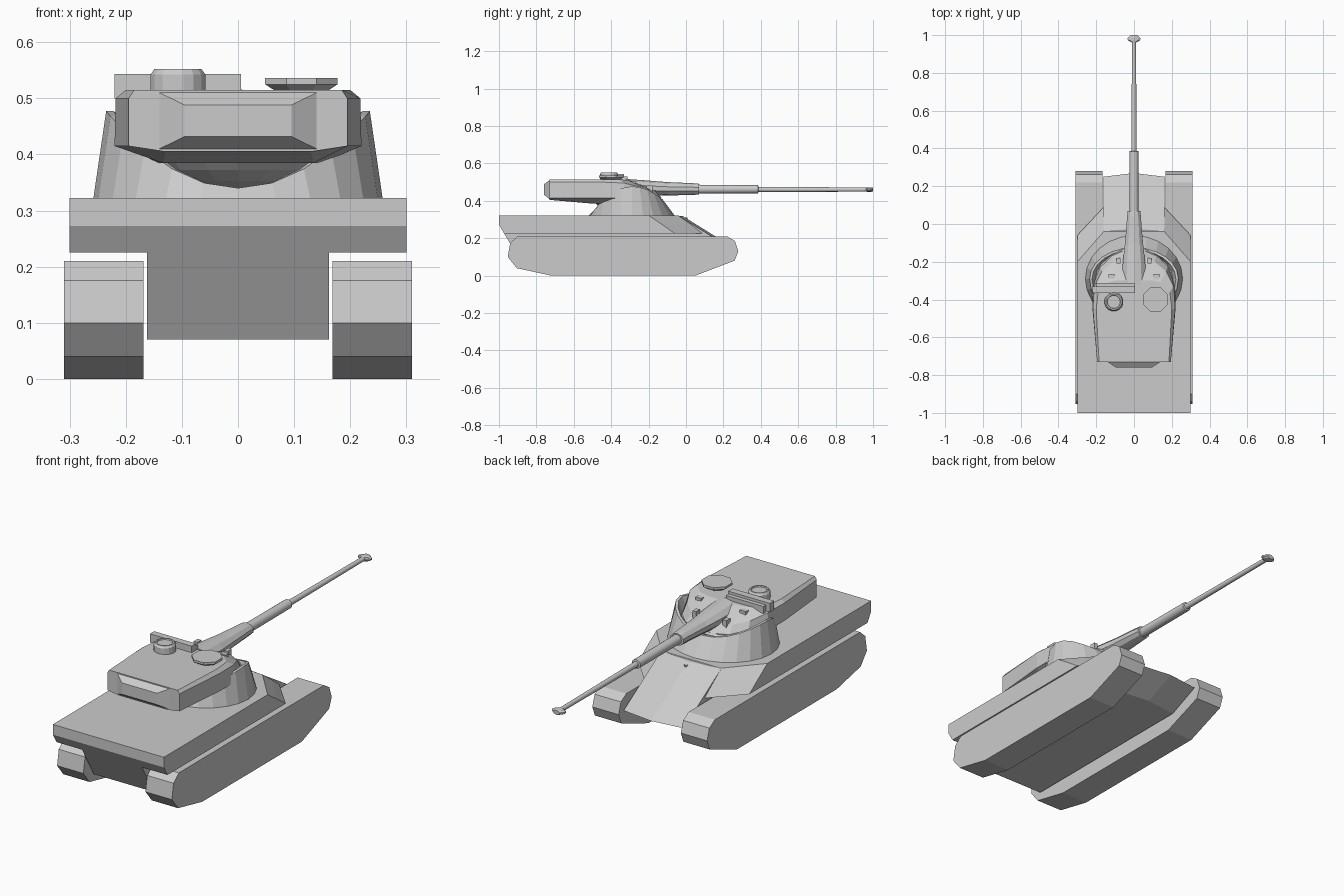
import bpy, bmesh
from math import sin, cos, pi

if "Cube" in bpy.data.objects:
    bpy.data.objects.remove(bpy.data.objects["Cube"])


def loft(name, rings):
    """Skin a list of equal-length point rings and cap both ends."""
    bm = bmesh.new()
    vs = [[bm.verts.new(p) for p in r] for r in rings]
    n = len(rings[0])
    for a, b in zip(vs, vs[1:]):
        for i in range(n):
            j = (i + 1) % n
            bm.faces.new((a[i], a[j], b[j], b[i]))
    bm.faces.new(vs[0])
    bm.faces.new(vs[-1])
    bmesh.ops.recalc_face_normals(bm, faces=bm.faces)
    me = bpy.data.meshes.new(name)
    bm.to_mesh(me)
    bm.free()
    ob = bpy.data.objects.new(name, me)
    bpy.context.collection.objects.link(ob)
    return ob


def sym(half):
    """Full closed ring from a half outline on +x."""
    return half + [(-x, y, z) for x, y, z in reversed(half)]


def plan(half, z):
    return sym([(x, y, z) for x, y in half])


def box(name, x0, x1, y0, y1, z0, z1):
    return loft(name, [[(x0, y0, z), (x1, y0, z), (x1, y1, z), (x0, y1, z)] for z in (z0, z1)])


def disc_stack(name, cx, cy, levels, n):
    """Upright lathe: levels are (radius, z)."""
    return loft(name, [[(cx + r * cos(2 * pi * (i + .5) / n), cy + r * sin(2 * pi * (i + .5) / n), z)
                        for i in range(n)] for r, z in levels])


def y_stack(name, levels, n):
    """Lathe along y: levels are (y, x radius, z radius, z centre)."""
    return loft(name, [[(rx * cos(2 * pi * (i + .5) / n), y, zc + rz * sin(2 * pi * (i + .5) / n))
                        for i in range(n)] for y, rx, rz, zc in levels])


# Tracks
track = [(-.72, 0), (.05, 0), (.26, .08), (.28, .13), (.262, .185), (.22, .21),
         (-.90, .21), (-.94, .175), (-.953, .10), (-.905, .04)]
for side, s in (("left", -1), ("right", 1)):
    loft(side + "_track", [[(s * x, y, z) for y, z in track] for x in (.168, .31)])

# Central hull with a slightly pointed nose
def hull_section(x, nose):
    return [(x, y, z) for y, z in [(-.88, .07), (-.972, .225), (-.972, .31), (nose - .29, .32),
                                   (nose, .14), (nose - .16, .07)]]

loft("lower_hull", [hull_section(-.162, .25), hull_section(0, .27), hull_section(.162, .25)])

# Upper hull overhanging the tracks, with chamfered front corners
loft("upper_hull", [plan([(.16, .09), (.30, -.06), (.30, -.972)], .225),
                    plan([(.16, .03), (.30, -.126), (.30, -1.0)], .272),
                    plan([(.16, -.04), (.30, -.20), (.30, -1.0)], .322)])
disc_stack("glacis_knob", 0, 0, [(.008, .29), (.008, .312)], 8)

# Saddle-shaped turret collar, high at the sides and low at the back
N = 24
base, rim, inner, floor = [], [], [], []
for i in range(N):
    a = 2 * pi * i / N
    s, c = sin(a), cos(a)
    z = .477 - (.07 if c > 0 else .137) * c * c
    ry = .165 if c > 0 else .21
    base.append((.258 * s, -.29 + .23 * c, .32))
    rim.append((.235 * s, -.29 + ry * c, z))
    inner.append((.222 * s, -.29 + (ry - .012) * c, z))
    floor.append((.17 * s, -.29 + .13 * c, .33))
loft("turret_collar", [base, rim, inner, floor])

# Rounded underside of the upper turret
bowl = []
for k in range(5):
    t = k * pi / 2 / 5
    bowl.append([(.215 * cos(t) * sin(2 * pi * i / 20), -.32 + .185 * cos(t) * cos(2 * pi * i / 20),
                  .425 - .09 * sin(t)) for i in range(20)])
loft("turret_bowl", bowl)

# Upper turret: underside, widest line, shoulder, roof
loft("upper_turret", [
    sym([(.04, -.20, .385), (.10, -.22, .385), (.15, -.27, .385), (.15, -.40, .385),
         (.135, -.50, .385), (.13, -.73, .405)]),
    sym([(.05, -.13, .415), (.12, -.16, .415), (.18, -.22, .415), (.22, -.32, .415),
         (.22, -.45, .415), (.195, -.73, .415)]),
    sym([(.05, -.17, .455), (.11, -.20, .46), (.17, -.25, .475), (.21, -.33, .495),
         (.218, -.45, .50), (.195, -.73, .50)]),
    sym([(.05, -.30, .507), (.10, -.30, .509), (.14, -.31, .511), (.19, -.36, .514),
         (.20, -.45, .515), (.185, -.73, .515)])])
loft("bustle_rear_panel", [
    [(-w, y, z0), (w, y, z0), (w, y, z1), (-w, y, z1)]
    for w, y, z0, z1 in ((.14, -.725, .41, .51), (.14, -.73, .41, .51), (.095, -.76, .432, .488))])

# Roof fittings
disc_stack("cupola", -.107, -.412, [(.05, .50), (.05, .542), (.043, .552), (.036, .552), (.034, .547)], 16)
box("sight_bar", -.22, .005, -.365, -.332, .50, .543)
box("sight_bar_step", -.20, .003, -.332, -.312, .495, .53)
disc_stack("hatch", .113, -.40, [(.045, .51), (.07, .525), (.07, .536)], 8)
for s in (-1, 1):
    box("outer_lug", s * .12 - .016, s * .12 + .016, -.288, -.266, .47, .505)
    box("inner_lug", s * .082 - .01, s * .082 + .01, -.21, -.18, .44, .482)

# Gun: mantlet sleeve, stepped barrel and muzzle brake
y_stack("mantlet", [(-.32, .068, .045, .472), (-.20, .062, .041, .467), (-.10, .05, .036, .464),
                    (.04, .038, .031, .463), (.07, .036, .029, .462)], 10)
barrel = y_stack("barrel", [(.05, .024, .024, .462), (.385, .024, .022, .462), (.387, .014, .014, .461),
                            (.985, .011, .011, .46)], 14)
y_stack("muzzle_brake", [(.962, .014, .011, .46), (.972, .034, .012, .46), (.985, .036, .012, .46),
                         (1.0, .018, .011, .46)], 10)
bpy.context.view_layer.objects.active = barrel
barrel.select_set(True)
bpy.ops.object.shade_smooth_by_angle()
